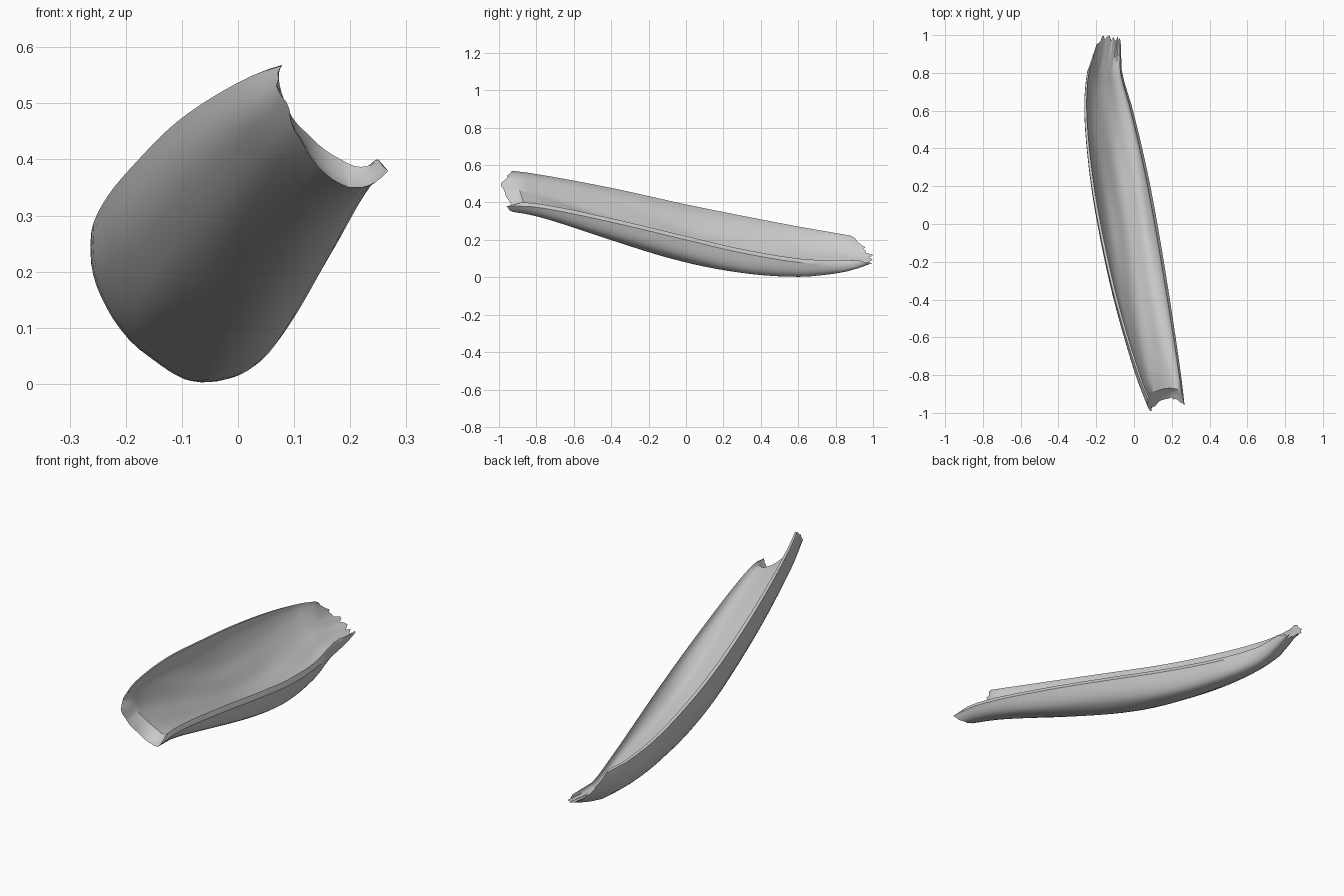
import bpy, bmesh, math, random
from mathutils import Vector, noise

if "Cube" in bpy.data.objects:
    bpy.data.objects.remove(bpy.data.objects["Cube"])

random.seed(4)

# Trough sections: y, left rim x/z, right rim x/z, lowest z, sideways lean of the belly
SECTIONS = [
    (-1.00, 0.105, 0.575, 0.272, 0.380, 0.362, -0.050),
    (-0.80, 0.022, 0.548, 0.249, 0.375, 0.325, -0.045),
    (-0.40, -0.10, 0.474, 0.190, 0.295, 0.20, -0.035),
    (0.00, -0.19, 0.386, 0.124, 0.200, 0.08, -0.025),
    (0.30, -0.238, 0.326, 0.066, 0.130, 0.020, -0.015),
    (0.60, -0.262, 0.268, -0.005, 0.080, 0.002, -0.010),
    (0.80, -0.248, 0.232, -0.063, 0.072, 0.020, -0.008),
    (0.90, -0.215, 0.212, -0.068, 0.080, 0.042, 0.000),
    (1.00, -0.19, 0.175, -0.07, 0.105, 0.078, 0.000),
]
FULL = 0.82                          # roundness exponent: below 1 is fuller than an ellipse
P = (2 / FULL) / (2 / FULL - 1)      # matching exponent for the arc's extent


def interp(table, x):
    """Smooth interpolation through rows keyed by their first value."""
    x = min(max(x, table[0][0]), table[-1][0])
    i = next(k for k in range(len(table) - 1) if x <= table[k + 1][0])
    p1, p2 = table[i], table[i + 1]
    p0, p3 = table[max(i - 1, 0)], table[min(i + 2, len(table) - 1)]
    h = p2[0] - p1[0]
    u = (x - p1[0]) / h
    out = []
    for c in range(1, len(p1)):
        m1 = (p2[c] - p0[c]) / (p2[0] - p0[0]) * h
        m2 = (p3[c] - p1[c]) / (p3[0] - p1[0]) * h
        out.append((2*u**3 - 3*u*u + 1) * p1[c] + (u**3 - 2*u*u + u) * m1
                   + (3*u*u - 2*u**3) * p2[c] + (u**3 - u*u) * m2)
    return out


def shell_point(y, t, inner):
    """Point on the bark arc: t = 0 at the left rim, 1 at the right rim."""
    lx, lz, rx, rz, zb, dx = interp(SECTIONS, y)
    mx, mz, ax, az = (lx + rx) / 2, (lz + rz) / 2, (rx - lx) / 2, (rz - lz) / 2
    dz = -max((mz - zb) ** P - abs(az) ** P, 0.003) ** (1 / P)
    c, s = -math.cos(math.pi * t), max(math.sin(math.pi * t), 0)
    lift = 0
    if inner:                        # shallower hollow, rims set in and slightly raised
        c, s = c * 0.91, s * (0.66 - 0.12 * abs(y))
        lift = 0.012
    else:
        c, s = math.copysign(abs(c) ** FULL, c), s ** FULL
    # long-grained ridges, fading at the rims
    n = noise.noise(Vector((t * 6, y * 1.8, 5.0 if inner else 0.0)))
    s *= 1 + n * (0.14 if inner else 0.05)
    return Vector((mx + ax * c + dx * s, y, max(mz + az * c + dz * s + lift, 0)))


# End outlines: t, y of the outer bark edge, y of the inner wood edge
FRONT = [(0, -0.93, -0.92), (0.3, -0.985, -0.90), (0.65, -0.925, -0.87), (1, -0.955, -0.88)]
BACK = [(0, 0.92, 0.88), (0.3, 0.985, 0.84), (0.6, 0.99, 0.82), (0.85, 0.98, 0.83), (1, 0.95, 0.86)]
NU, NV = 30, 22

bm = bmesh.new()
jag = [(random.uniform(-0.008, 0.008), random.uniform(-0.022, 0.012)) for _ in range(NV + 1)]


def build_layer(inner):
    """Grid of vertices for the outer bark or the inner hollow."""
    k = 1 if inner else 0
    grid = []
    for i in range(NU + 1):
        row = []
        for j in range(NV + 1):
            t = j / NV
            y0, y1 = interp(FRONT, t)[k], interp(BACK, t)[k]
            if not inner and i in (0, NU):
                y0, y1 = y0 + jag[j][0], y1 + jag[j][1]
            row.append(bm.verts.new(shell_point(y0 + (y1 - y0) * i / NU, t, inner)))
        grid.append(row)
    for i in range(NU):
        for j in range(NV):
            bm.faces.new((grid[i][j], grid[i][j+1], grid[i+1][j+1], grid[i+1][j]))
    return grid


outer, inner = build_layer(False), build_layer(True)


def scooped_end(i):
    """Broken end: a hollowed face stepping from the wood edge down to the bark edge."""
    mid = [bm.verts.new(a.co.lerp(b.co, 0.5) + (a.co - b.co).dot(Vector((0, 1, 0))) * Vector((0, -0.12, 0))
                        - Vector((0, 0, 0.008 * math.sin(math.pi * j / NV))))
           for j, (a, b) in enumerate(zip(outer[i], inner[i]))]
    for j in range(NV):
        for a, b in ((outer[i], mid), (mid, inner[i])):
            bm.faces.new((a[j], a[j+1], b[j+1], b[j]))
    return mid


ends = {0: scooped_end(0), NU: scooped_end(NU)}

# Rims join the two layers along both sides
for j in (0, NV):
    for i in range(NU):
        bm.faces.new((outer[i][j], outer[i+1][j], inner[i+1][j], inner[i][j]))
    for i in ends:
        bm.faces.new((outer[i][j], ends[i][j], inner[i][j]))

bmesh.ops.recalc_face_normals(bm, faces=bm.faces)
mesh = bpy.data.meshes.new("bark_shell")
bm.to_mesh(mesh)
bm.free()
bark = bpy.data.objects.new("bark_shell", mesh)
bpy.context.collection.objects.link(bark)
bpy.context.view_layer.objects.active = bark
bark.select_set(True)
bpy.ops.object.shade_smooth_by_angle(angle=math.radians(32))
